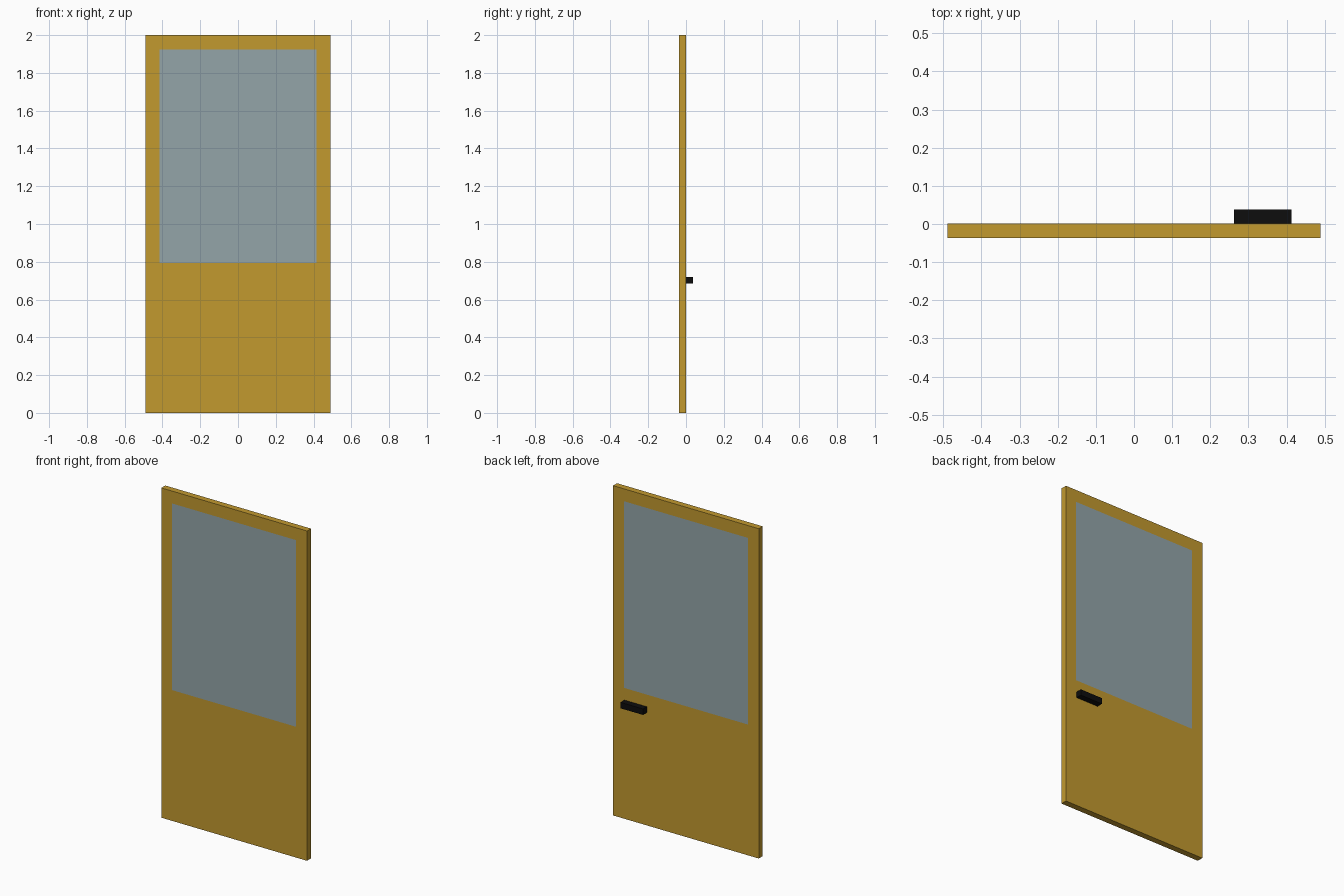
import bpy, bmesh
from mathutils import Vector

if "Cube" in bpy.data.objects:
    bpy.data.objects.remove(bpy.data.objects["Cube"])


def material(name, color):
    m = bpy.data.materials.new(name)
    m.diffuse_color = (*color, 1.0)
    m.use_nodes = True
    m.node_tree.nodes["Principled BSDF"].inputs["Base Color"].default_value = m.diffuse_color
    return m


wood = material("ochre_wood", (0.54, 0.32, 0.028))
glass = material("grey_blue_glass", (0.295, 0.375, 0.395))
black = material("black_metal", (0.004, 0.004, 0.004))


def box(name, lo, hi, mats, edit=None):
    """Axis-aligned box from corner lo to corner hi, with optional bmesh edit."""
    lo, hi = Vector(lo), Vector(hi)
    bm = bmesh.new()
    bmesh.ops.create_cube(bm, size=1.0)
    bmesh.ops.scale(bm, vec=hi - lo, verts=bm.verts)
    bmesh.ops.translate(bm, vec=(lo + hi) / 2, verts=bm.verts)
    if edit:
        edit(bm)
    mesh = bpy.data.meshes.new(name)
    bm.to_mesh(mesh)
    bm.free()
    for m in mats:
        mesh.materials.append(m)
    obj = bpy.data.objects.new(name, mesh)
    bpy.context.collection.objects.link(obj)
    return obj


# Window limits on the door leaf
WIN_X, WIN_LOW, WIN_HIGH = 0.416, 0.793, 1.925


def cut_window(bm):
    """Cut the flush window outline into front and back, and colour it as glass."""
    cuts = [((-WIN_X, 0, 0), (1, 0, 0)), ((WIN_X, 0, 0), (1, 0, 0)),
            ((0, 0, WIN_LOW), (0, 0, 1)), ((0, 0, WIN_HIGH), (0, 0, 1))]
    for co, no in cuts:
        bmesh.ops.bisect_plane(bm, geom=bm.verts[:] + bm.edges[:] + bm.faces[:],
                               plane_co=co, plane_no=no)
    bm.normal_update()
    for f in bm.faces:
        c = f.calc_center_median()
        if abs(f.normal.y) > 0.9 and abs(c.x) < WIN_X and WIN_LOW < c.z < WIN_HIGH:
            f.material_index = 1


# Door leaf with window
box("door_leaf", (-0.489, -0.037, 0), (0.489, 0.001, 2.0), [wood, glass], cut_window)

# Handle bar on the back
box("door_handle", (0.262, 0.001, 0.684), (0.413, 0.038, 0.72), [black])
